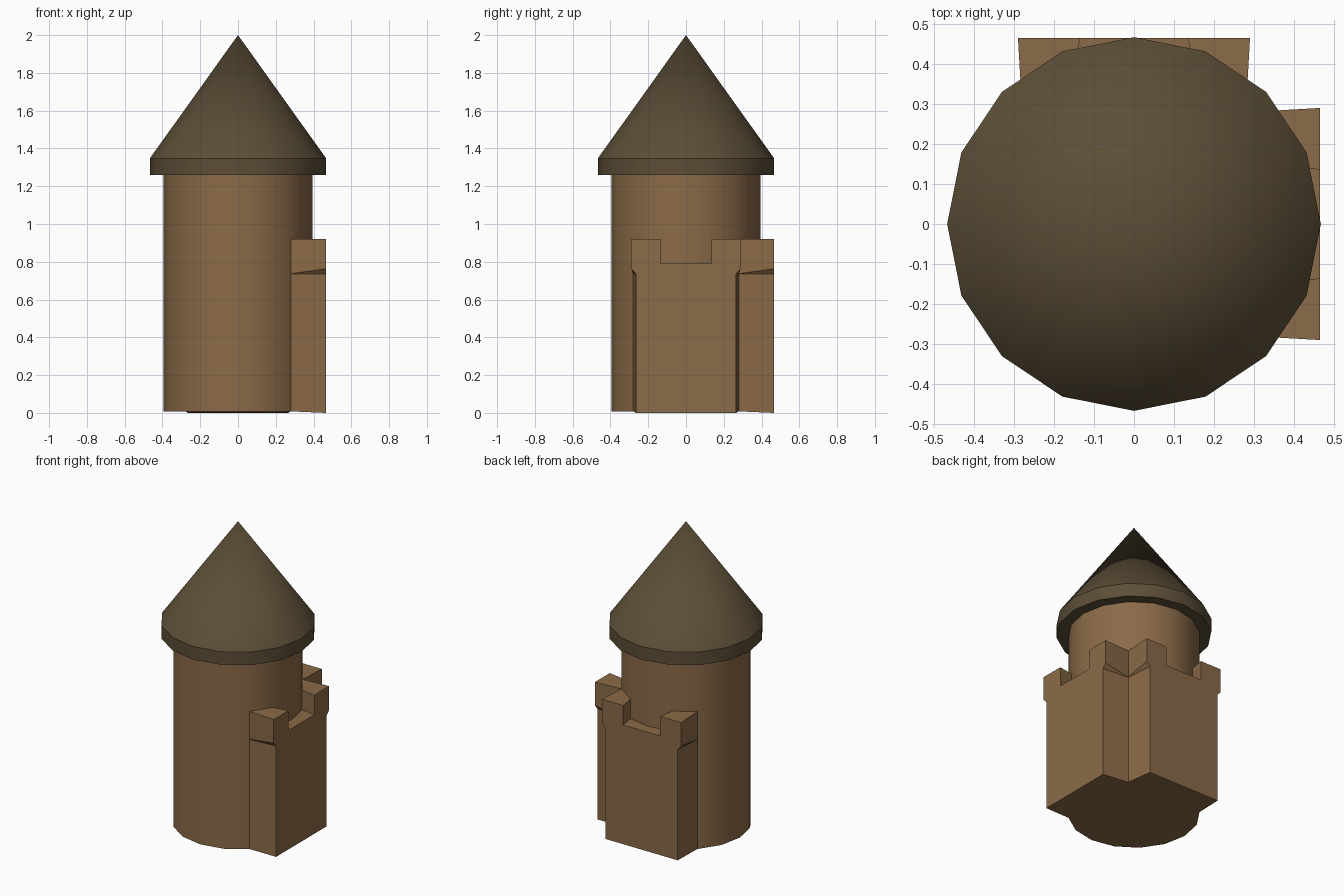
import bpy, bmesh, math

if "Cube" in bpy.data.objects:
    bpy.data.objects.remove(bpy.data.objects["Cube"])

def material(name, rgb):
    m = bpy.data.materials.new(name)
    m.diffuse_color = (*rgb, 1)
    m.use_nodes = True
    m.node_tree.nodes["Principled BSDF"].inputs["Base Color"].default_value = m.diffuse_color
    return m

STONE = material("brown_stone", (0.258, 0.145, 0.065))
ROOF = material("dark_roof", (0.107, 0.076, 0.038))
SIDES = 16
R = 0.395                    # tower radius

def finish(name, bm, mat, smooth=False):
    bmesh.ops.recalc_face_normals(bm, faces=bm.faces)
    me = bpy.data.meshes.new(name)
    bm.to_mesh(me)
    bm.free()
    me.materials.append(mat)
    ob = bpy.data.objects.new(name, me)
    bpy.context.collection.objects.link(ob)
    if smooth:
        bpy.context.view_layer.objects.active = ob
        ob.select_set(True)
        bpy.ops.object.shade_smooth_by_angle(angle=math.radians(30))
        ob.select_set(False)
    return ob

def bridge(bm, a, b):
    n = len(a)
    for i in range(n):
        j = (i + 1) % n
        bm.faces.new((a[i], a[j], b[j], b[i]))

def ring(bm, r, z):
    return [bm.verts.new((r * math.cos(2 * math.pi * i / SIDES),
                          r * math.sin(2 * math.pi * i / SIDES), z)) for i in range(SIDES)]

# round tower
bm = bmesh.new()
lo, hi = ring(bm, R, 0.008), ring(bm, R, 1.26)
bridge(bm, lo, hi)
bm.faces.new(lo)
bm.faces.new(hi)
finish("tower", bm, STONE, True)

# pointed roof with a straight rim
bm = bmesh.new()
lo, hi = ring(bm, 0.467, 1.26), ring(bm, 0.467, 1.347)
bridge(bm, lo, hi)
bm.faces.new(lo)
tip = bm.verts.new((0, 0, 2.0))
for i in range(SIDES):
    bm.faces.new((hi[i], hi[(i + 1) % SIDES], tip))
finish("roof", bm, ROOF, True)

# wall stub: tapering body, flared top and two battlements
V = R * math.sqrt(0.5)       # tower corner where the wall begins
GX, GY = R * math.cos(math.pi / 8), R * math.sin(math.pi / 8)
END = 0.465

def wall(name, angle):
    bm = bmesh.new()

    def strip(half, z_in, z_out):
        return [bm.verts.new(p) for p in ((V, -V, z_in), (END, -half, z_out),
                                          (END, half, z_out), (V, V, z_in))]

    rings = [strip(0.265, 0.008, 0), strip(0.265, 0.735, 0.735),
             strip(0.29, 0.737, 0.763), strip(0.29, 0.79, 0.79)]
    for a, b in zip(rings, rings[1:]):
        for i in range(3):
            bm.faces.new((a[i], a[i + 1], b[i + 1], b[i]))
    bm.faces.new(rings[0])
    # walkway between the battlements
    bm.faces.new([bm.verts.new((x, y, 0.79)) for x, y in
                  ((R, 0), (GX, -GY), (END, -0.135), (END, 0.135), (GX, GY))])
    # battlements
    for s in (-1, 1):
        plan = ((V, s * V), (END, s * 0.29), (END, s * 0.135), (GX, s * GY))
        lo = [bm.verts.new((x, y, 0.79)) for x, y in plan]
        hi = [bm.verts.new((x, y, 0.92)) for x, y in plan]
        for i in range(3):
            bm.faces.new((lo[i], lo[i + 1], hi[i + 1], hi[i]))
        bm.faces.new(hi)
    bmesh.ops.remove_doubles(bm, verts=bm.verts, dist=0.0005)
    finish(name, bm, STONE).rotation_euler.z = angle

wall("right_wall", 0)
wall("back_wall", math.pi / 2)
